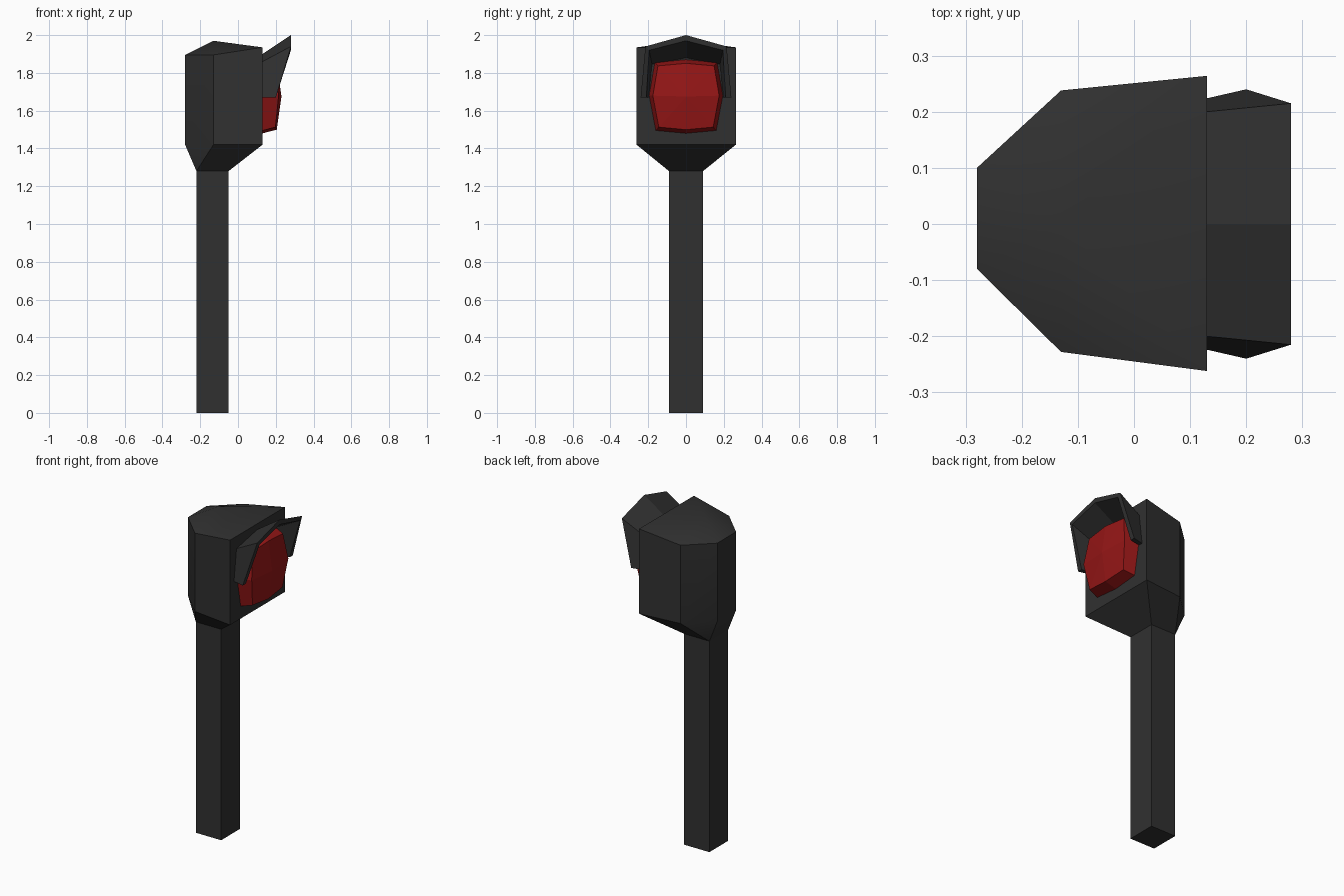
import bpy
import math

if "Cube" in bpy.data.objects:
    bpy.data.objects.remove(bpy.data.objects["Cube"])


def material(name, color):
    m = bpy.data.materials.new(name)
    m.diffuse_color = (*color, 1)
    m.use_nodes = True
    m.node_tree.nodes["Principled BSDF"].inputs["Base Color"].default_value = m.diffuse_color
    return m


DARK = material("dark_metal", (0.03, 0.03, 0.03))
RED = material("red_glass", (0.3, 0.008, 0.008))


def build(name, verts, faces, mat):
    me = bpy.data.meshes.new(name)
    me.from_pydata(verts, [], faces)
    me.materials.append(mat)
    ob = bpy.data.objects.new(name, me)
    bpy.context.collection.objects.link(ob)
    bpy.context.view_layer.objects.active = ob
    ob.select_set(True)
    bpy.ops.object.mode_set(mode='EDIT')
    bpy.ops.mesh.select_all(action='SELECT')
    bpy.ops.mesh.normals_make_consistent(inside=False)
    bpy.ops.object.mode_set(mode='OBJECT')
    ob.select_set(False)
    return ob


def bridge(a, b, n):
    """Quads between two closed rings of n points starting at a and b."""
    return [(a + i, a + (i + 1) % n, b + (i + 1) % n, b + i) for i in range(n)]


# Post: square column
POST = [(-0.05, -0.09), (-0.05, 0.09), (-0.22, 0.09), (-0.22, -0.09)]
build("post", [(x, y, z) for z in (0, 1.28) for x, y in POST],
      bridge(0, 4, 4) + [(0, 1, 2, 3), (4, 5, 6, 7)], DARK)

# Housing: six-sided body, low peaked roof, funnel down to the post
PLAN = [(0.13, -0.262), (0.13, 0.264), (-0.13, 0.238),
        (-0.28, 0.10), (-0.28, -0.08), (-0.13, -0.228)]
verts = [(x, y, 1.42) for x, y in PLAN]
verts += [(x, y, 1.935 if x > 0 else 1.895) for x, y in PLAN]
verts += [(-0.13, 0, 1.97)] + [(x, y, 1.28) for x, y in POST]
faces = bridge(0, 6, 6)
faces += [(6 + i, 6 + (i + 1) % 6, 12) for i in range(6)]
faces += [(0, 1, 14, 13), (1, 2, 15, 14), (2, 3, 15), (3, 4, 16, 15),
          (4, 5, 16), (5, 0, 13, 16), (13, 14, 15, 16)]
housing = build("housing", verts, faces, DARK)
housing.select_set(True)
bpy.ops.object.shade_smooth_by_angle(angle=math.radians(30))
housing.select_set(False)

# Lens: bulging eight-point block with a shallow domed face
RIM = [(0, 1.87), (0.165, 1.855), (0.195, 1.68), (0.16, 1.495),
       (0, 1.48), (-0.16, 1.495), (-0.195, 1.68), (-0.165, 1.855)]
FACE_X = [0.205, 0.198, 0.215, 0.198, 0.205, 0.198, 0.215, 0.198]
verts = [(0.13, y, z) for y, z in RIM]
verts += [(x, y * 0.9, 1.675 + (z - 1.675) * 0.9) for x, (y, z) in zip(FACE_X, RIM)]
verts += [(0.23, 0, 1.675)]
faces = bridge(0, 8, 8) + [(8 + i, 8 + (i + 1) % 8, 16) for i in range(8)]
faces += [tuple(range(8))]
build("lens", verts, faces, RED)

# Visor: folded hood, half sections mirrored across y = 0 (tip, shoulder, ridge)
def full(half):
    return half + [(x, -y, z) for x, y, z in half[1::-1]]


outer_front = full([(0.20, 0.24, 1.67), (0.28, 0.215, 1.94), (0.28, 0, 2.0)])
outer_back = full([(0.13, 0.224, 1.67), (0.13, 0.20, 1.86), (0.13, 0, 1.90)])
inner_back = full([(0.13, 0.198, 1.67), (0.13, 0.18, 1.845), (0.13, 0, 1.88)])
inner_front = full([(0.20, 0.21, 1.67), (0.28, 0.195, 1.92), (0.28, 0, 1.97)])
verts = outer_front + outer_back + inner_back + inner_front
faces = [(5 * r + i, 5 * r + i + 1, 5 * ((r + 1) % 4) + i + 1, 5 * ((r + 1) % 4) + i)
         for r in range(4) for i in range(4)]
faces += [(0, 5, 10, 15), (4, 9, 14, 19)]
build("visor", verts, faces, DARK)
